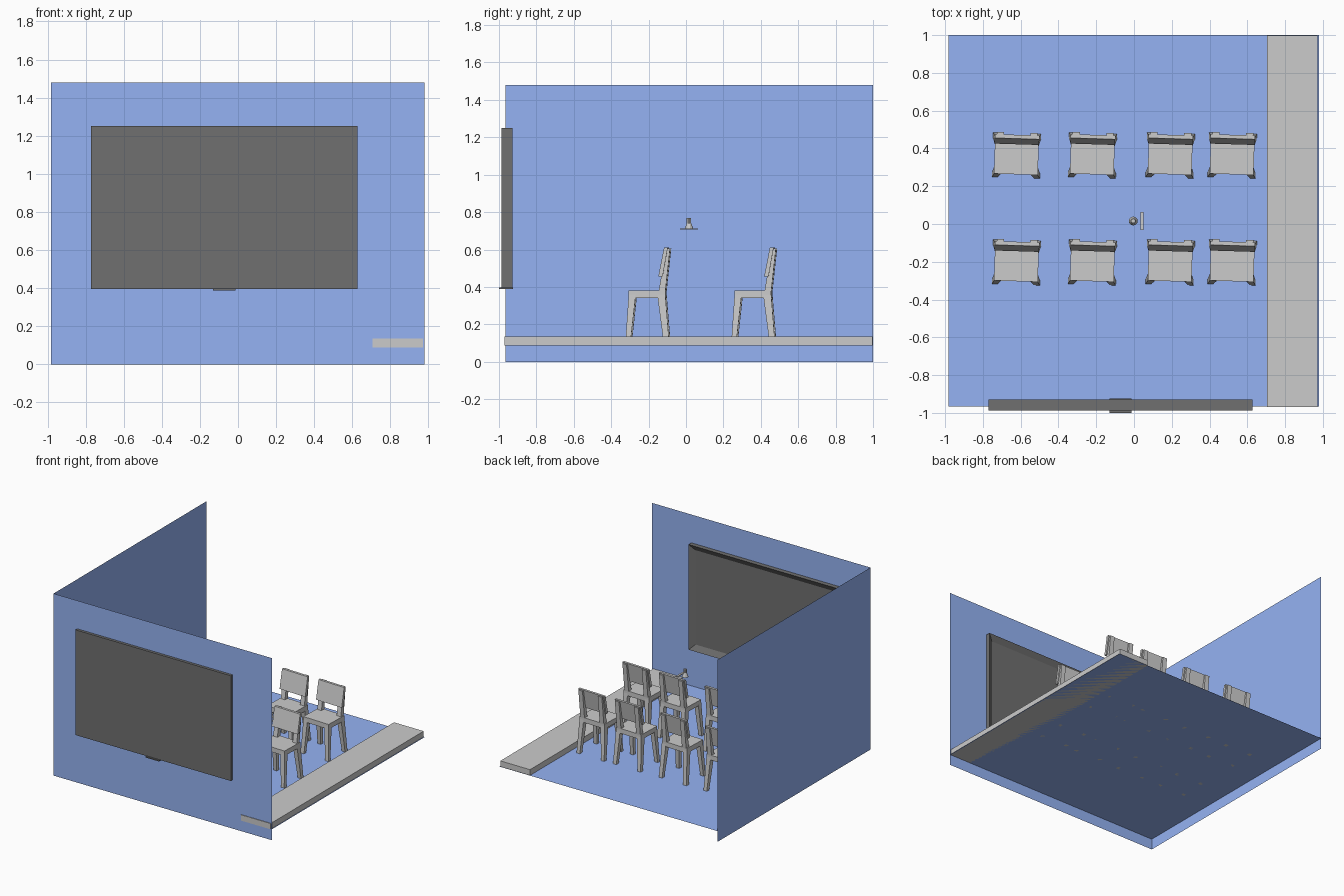
import bpy, bmesh, math
from mathutils import Matrix, Vector

if "Cube" in bpy.data.objects:
    bpy.data.objects.remove(bpy.data.objects["Cube"])


def material(name, rgb):
    m = bpy.data.materials.new(name)
    m.diffuse_color = (*rgb, 1)
    m.use_nodes = True
    m.node_tree.nodes["Principled BSDF"].inputs["Base Color"].default_value = m.diffuse_color
    return m


BLUE = material("blue_paint", (0.3, 0.45, 0.9))
DARK = material("dark_board", (0.16, 0.16, 0.16))


def add(name, mesh, mat=None, matrix=None):
    ob = bpy.data.objects.new(name, mesh)
    bpy.context.collection.objects.link(ob)
    if mat and not mesh.materials:
        mesh.materials.append(mat)
    if matrix:
        ob.matrix_world = matrix
    return ob


def loft(name, lo, hi):
    """Six-sided block between two rectangles (x0, x1, y0, y1, z)."""
    bm = bmesh.new()
    rings = []
    for x0, x1, y0, y1, z in (lo, hi):
        rings.append([bm.verts.new((x, y, z)) for x, y in
                      ((x0, y0), (x1, y0), (x1, y1), (x0, y1))])
    a, b = rings
    bm.faces.new(a[::-1])
    bm.faces.new(b)
    for i in range(4):
        j = (i + 1) % 4
        bm.faces.new((a[i], a[j], b[j], b[i]))
    bmesh.ops.recalc_face_normals(bm, faces=bm.faces)
    me = bpy.data.meshes.new(name)
    bm.to_mesh(me)
    bm.free()
    return me


def box(name, x0, x1, y0, y1, z0, z1, mat=None):
    return add(name, loft(name, (x0, x1, y0, y1, z0), (x0, x1, y0, y1, z1)), mat)


def sheet(name, corners, mat):
    me = bpy.data.meshes.new(name)
    me.from_pydata(corners, [], [(0, 1, 2, 3)])
    return add(name, me, mat)


# Room shell: single sheets, the walls reach below the floor
L, R, F, B, H, Z = -0.983, 0.98, -0.965, 1.0, 1.48, 0.088
sheet("floor", [(L, F, Z), (R, F, Z), (R, B, Z), (L, B, Z)], BLUE)
sheet("front_wall", [(L, F, 0), (R, F, 0), (R, F, H), (L, F, H)], BLUE)
sheet("left_wall", [(L, F, 0), (L, B, 0), (L, B, H), (L, F, H)], BLUE)

# Raised strip along the open side
box("side_platform", 0.705, 0.972, -0.97, 0.997, Z, 0.135)

# Wall screen: block with a recessed panel on the room side
bm = bmesh.new()
bmesh.ops.create_cube(bm, size=1, matrix=Matrix.Translation((-0.072, -0.958, 0.823))
                      @ Matrix.Diagonal((1.397, 0.059, 0.855, 1)))
bm.normal_update()
face = max(bm.faces, key=lambda f: f.normal.y)
bmesh.ops.inset_region(bm, faces=[face], thickness=0.062)
bmesh.ops.translate(bm, verts=face.verts, vec=(0, -0.026, 0))
me = bpy.data.meshes.new("wall_screen")
bm.to_mesh(me)
bm.free()
add("wall_screen", me, DARK)
box("screen_bracket", -0.13, -0.012, -1.0, -0.925, 0.388, 0.397, DARK)

# Chair parts, centred in x, front row position in y
parts = [("seat", loft("seat", (-0.116, 0.116, -0.303, -0.107, 0.34),
                       (-0.116, 0.116, -0.303, -0.107, 0.38))),
         ("back_panel", loft("back_panel", (-0.118, 0.118, -0.144, -0.121, 0.457),
                             (-0.118, 0.118, -0.114, -0.094, 0.61)))]
for s, side in ((-1, "left"), (1, "right")):
    def span(a, b):
        return (min(s * a, s * b), max(s * a, s * b))
    parts += [
        (side + "_front_leg", loft("front_leg", (*span(0.097, 0.127), -0.321, -0.295, Z),
                                   (*span(0.078, 0.116), -0.303, -0.265, 0.36))),
        (side + "_rear_leg", loft("rear_leg", (*span(0.097, 0.127), -0.114, -0.085, Z),
                                  (*span(0.078, 0.116), -0.15, -0.107, 0.36))),
        (side + "_back_post", loft("back_post", (*span(0.07, 0.108), -0.143, -0.107, 0.375),
                                   (*span(0.07, 0.108), -0.104, -0.082, 0.605)))]

# Two rows of four chairs, each turned very slightly
for y in (0, 0.566):
    for x in (-0.622, -0.22, 0.192, 0.52):
        pivot = Vector((0, -0.2, 0))
        m = (Matrix.Translation(Vector((x, y, 0)) + pivot)
             @ Matrix.Rotation(math.radians(-1.8), 4, 'Z') @ Matrix.Translation(-pivot))
        for name, mesh in parts:
            add("chair_" + name, mesh, None, m)

# Small hanging fixture in the middle of the room
box("fixture_plate", 0.034, 0.05, -0.033, 0.063, 0.707, 0.713)
for name, r1, r2, z0, z1 in (("fixture_body", 0.024, 0.013, 0.707, 0.74),
                             ("fixture_neck", 0.012, 0.012, 0.74, 0.768)):
    bm = bmesh.new()
    bmesh.ops.create_cone(bm, cap_ends=True, segments=10, radius1=r1, radius2=r2, depth=z1 - z0,
                          matrix=Matrix.Translation((-0.004, 0.016, (z0 + z1) / 2)))
    me = bpy.data.meshes.new(name)
    bm.to_mesh(me)
    bm.free()
    add(name, me)
